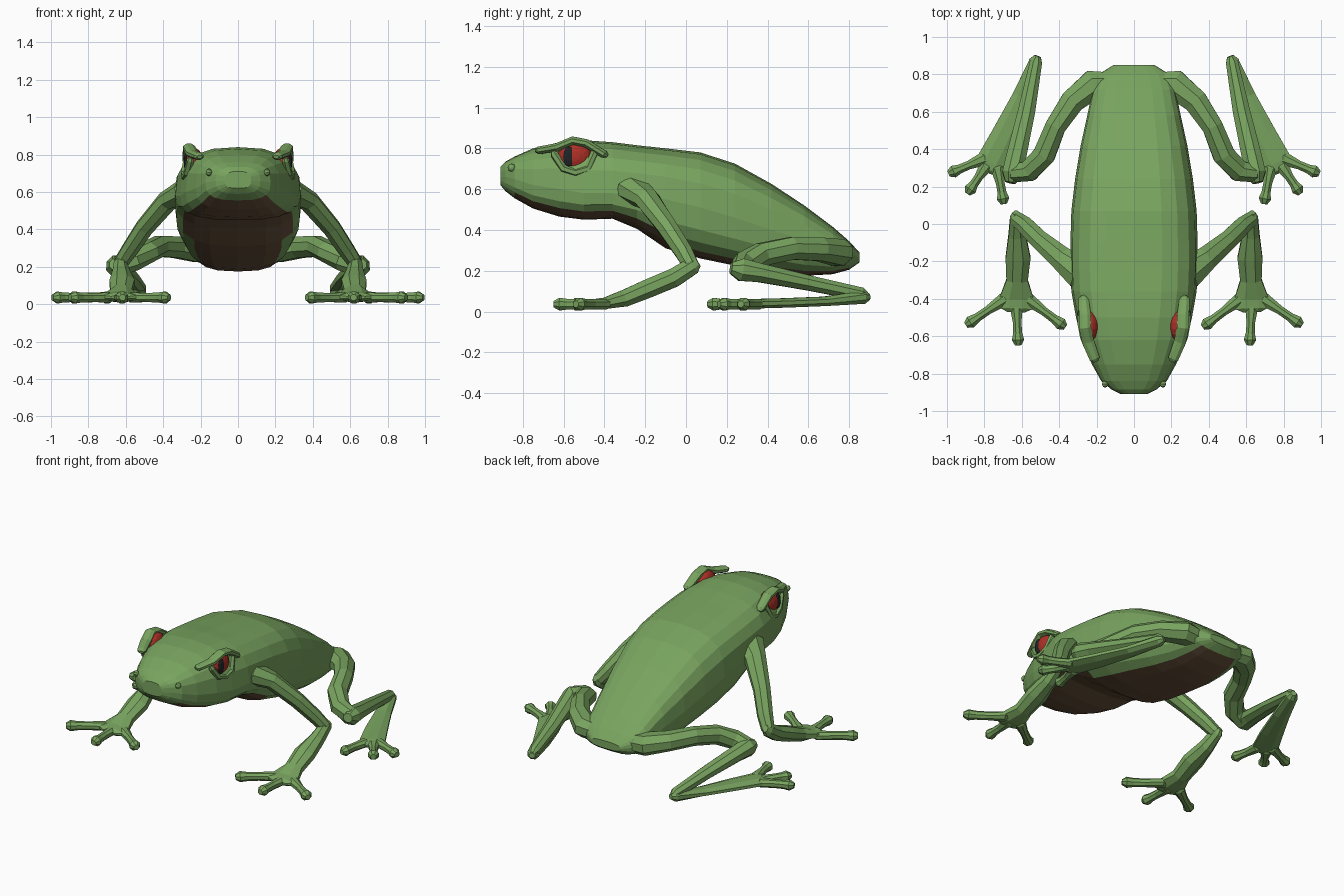
import bpy, bmesh
from math import sin, cos, pi, copysign
from mathutils import Vector, Matrix

if "Cube" in bpy.data.objects:
    bpy.data.objects.remove(bpy.data.objects["Cube"])


def material(name, rgb):
    m = bpy.data.materials.new(name)
    m.diffuse_color = (*rgb, 1)
    m.use_nodes = True
    m.node_tree.nodes["Principled BSDF"].inputs["Base Color"].default_value = m.diffuse_color
    return m


GREEN = material("skin_green", (0.19, 0.37, 0.115))
BROWN = material("belly_brown", (0.14, 0.085, 0.045))
RED = material("iris_red", (0.42, 0.03, 0.02))
BLACK = material("pupil_black", (0.015, 0.018, 0.02))


def finish(name, bm, mats, mirror=True):
    bmesh.ops.recalc_face_normals(bm, faces=bm.faces)
    me = bpy.data.meshes.new(name)
    bm.to_mesh(me)
    bm.free()
    ob = bpy.data.objects.new(name, me)
    bpy.context.collection.objects.link(ob)
    for m in mats:
        me.materials.append(m)
    if mirror:
        ob.modifiers.new("mirror", "MIRROR").use_mirror_merge = False
    return ob


def loft(bm, rings):
    """Skin a list of point rings and cap both ends; returns rows of faces."""
    vs = [[bm.verts.new(p) for p in r] for r in rings]
    n = len(vs[0])
    rows = [[bm.faces.new((a[i], a[(i + 1) % n], b[(i + 1) % n], b[i])) for i in range(n)]
            for a, b in zip(vs, vs[1:])]
    bm.faces.new(vs[0])
    bm.faces.new(vs[-1])
    return rows


def tube(bm, pts, sides=8):
    """Limb through points (x, y, z, half width, half height) with rounded ends."""
    P = [Vector(p[:3]) for p in pts]
    R = [p[3:] for p in pts]
    rings = []

    def ring(c, t, w, h):
        s = t.cross(Vector((0, 0, 1))).normalized()
        u = s.cross(t).normalized()
        rings.append([c + s * w * cos(2 * pi * (i + .5) / sides) + u * h * sin(2 * pi * (i + .5) / sides)
                      for i in range(sides)])

    last = len(P) - 1
    for i, c in enumerate(P):
        d0 = (P[max(i, 1)] - P[max(i, 1) - 1]).normalized()
        d1 = (P[min(i, last - 1) + 1] - P[min(i, last - 1)]).normalized()
        t = (d0 + d1).normalized()
        w, h = R[i]
        m = min(w, h)
        if i == 0:
            ring(c - t * m * .85, t, w * .5, h * .5)
        ring(c, t, w, h)
        if i == last:
            ring(c + t * m * .85, t, w * .5, h * .5)
    loft(bm, rings)


def ellipsoid(bm, loc, scale, u=12, v=8):
    # poles lie along x
    mat = Matrix.Translation(loc) @ Matrix.Diagonal((*scale, 1)) @ Matrix.Rotation(pi / 2, 4, "Y")
    bmesh.ops.create_uvsphere(bm, u_segments=u, v_segments=v, radius=1, matrix=mat)


def digits(bm, root, tips, z):
    """Thin toes ending in round pads."""
    for r, t in zip(root, tips):
        a, b = Vector((*r, z)), Vector((*t, z))
        m, e = a.lerp(b, .5), a.lerp(b, .8)
        tube(bm, [(*a, .04, .028), (*m, .025, .027), (*e, .026, .028), (*b, .036, .034)])


# Body: cross-sections (y, half width, top z, bottom z, widest z)
SECTIONS = [(-.91, .07, .71, .62, .66), (-.885, .12, .735, .59, .66), (-.84, .175, .76, .555, .65),
            (-.75, .225, .80, .505, .62), (-.62, .28, .83, .465, .60), (-.50, .31, .84, .45, .58),
            (-.36, .335, .83, .455, .58), (-.24, .34, .815, .405, .57), (-.10, .34, .80, .31, .55),
            (.07, .335, .78, .26, .51), (.24, .315, .725, .225, .46), (.42, .285, .625, .19, .40),
            (.58, .25, .52, .175, .35), (.72, .22, .415, .183, .30), (.80, .19, .345, .205, .28),
            (.85, .11, .29, .24, .265)]
N = 20


def spow(v):
    return copysign(abs(v) ** .7, v)


rings = []
for y, w, top, bot, mid in SECTIONS:
    ring = []
    for i in range(N):
        s = spow(sin(2 * pi * i / N))
        ring.append((w * spow(cos(2 * pi * i / N)), y, mid + s * ((top - mid) if s > 0 else (mid - bot))))
    rings.append(ring)
bm = bmesh.new()
for k, row in enumerate(loft(bm, rings)):
    lo = 12 if k < 8 else 13
    if 1 < k < 14:
        for f in row[lo:30 - lo]:
            f.material_index = 1
finish("body", bm, [GREEN, BROWN], mirror=False)

# Eyes
bm = bmesh.new()
ellipsoid(bm, (.237, -.545, .76), (.052, .085, .078), 14, 10)
finish("eyes", bm, [RED])
bm = bmesh.new()
ellipsoid(bm, (.278, -.575, .76), (.012, .027, .05))
finish("pupils", bm, [BLACK])

# Eyelids: ring around each eye with a raised brow
bm = bmesh.new()
tube(bm, [(.21, -.72, .79, .03, .02), (.245, -.63, .805, .035, .022), (.262, -.555, .838, .035, .022),
          (.262, -.49, .825, .035, .022), (.27, -.40, .77, .03, .02)])
tube(bm, [(.255, -.645, .77, .02, .02), (.27, -.60, .70, .022, .02), (.282, -.54, .68, .022, .02),
          (.285, -.48, .70, .022, .02), (.27, -.45, .78, .02, .02)], 6)
finish("eyelids", bm, [GREEN])

# Nostrils
bm = bmesh.new()
ellipsoid(bm, (.155, -.855, .705), (.016, .02, .02), 8, 6)
finish("nostrils", bm, [GREEN])

# Front legs
bm = bmesh.new()
tube(bm, [(.28, -.26, .60, .10, .07), (.38, -.19, .55, .07, .055), (.50, -.09, .41, .055, .05),
          (.58, -.01, .29, .05, .045), (.625, .025, .225, .042, .04)])
tube(bm, [(.63, .035, .225, .035, .045), (.625, -.06, .165, .05, .05), (.62, -.18, .115, .072, .05),
          (.625, -.30, .065, .062, .045), (.628, -.40, .04, .10, .03), (.63, -.45, .038, .10, .025)])
digits(bm, [(.57, -.40), (.63, -.43), (.69, -.40)], [(.39, -.535), (.62, -.62), (.875, -.525)], .036)
finish("front_legs", bm, [GREEN])

# Hind legs: thigh, shank, foot
bm = bmesh.new()
tube(bm, [(.12, .755, .28, .06, .065), (.22, .745, .29, .085, .07), (.33, .655, .305, .07, .062),
          (.42, .52, .31, .06, .06), (.48, .37, .28, .065, .06), (.56, .285, .235, .062, .06),
          (.64, .27, .205, .05, .06)])
tube(bm, [(.65, .27, .205, .06, .06), (.63, .36, .19, .058, .05), (.575, .60, .14, .05, .04),
          (.525, .86, .085, .036, .035)])
tube(bm, [(.525, .87, .07, .038, .035), (.60, .68, .05, .055, .025), (.69, .48, .042, .075, .025),
          (.765, .33, .038, .085, .025), (.785, .30, .036, .07, .022)])
digits(bm, [(.80, .35), (.79, .31), (.73, .30)], [(.965, .28), (.875, .185), (.70, .135)], .036)
finish("hind_legs", bm, [GREEN])
